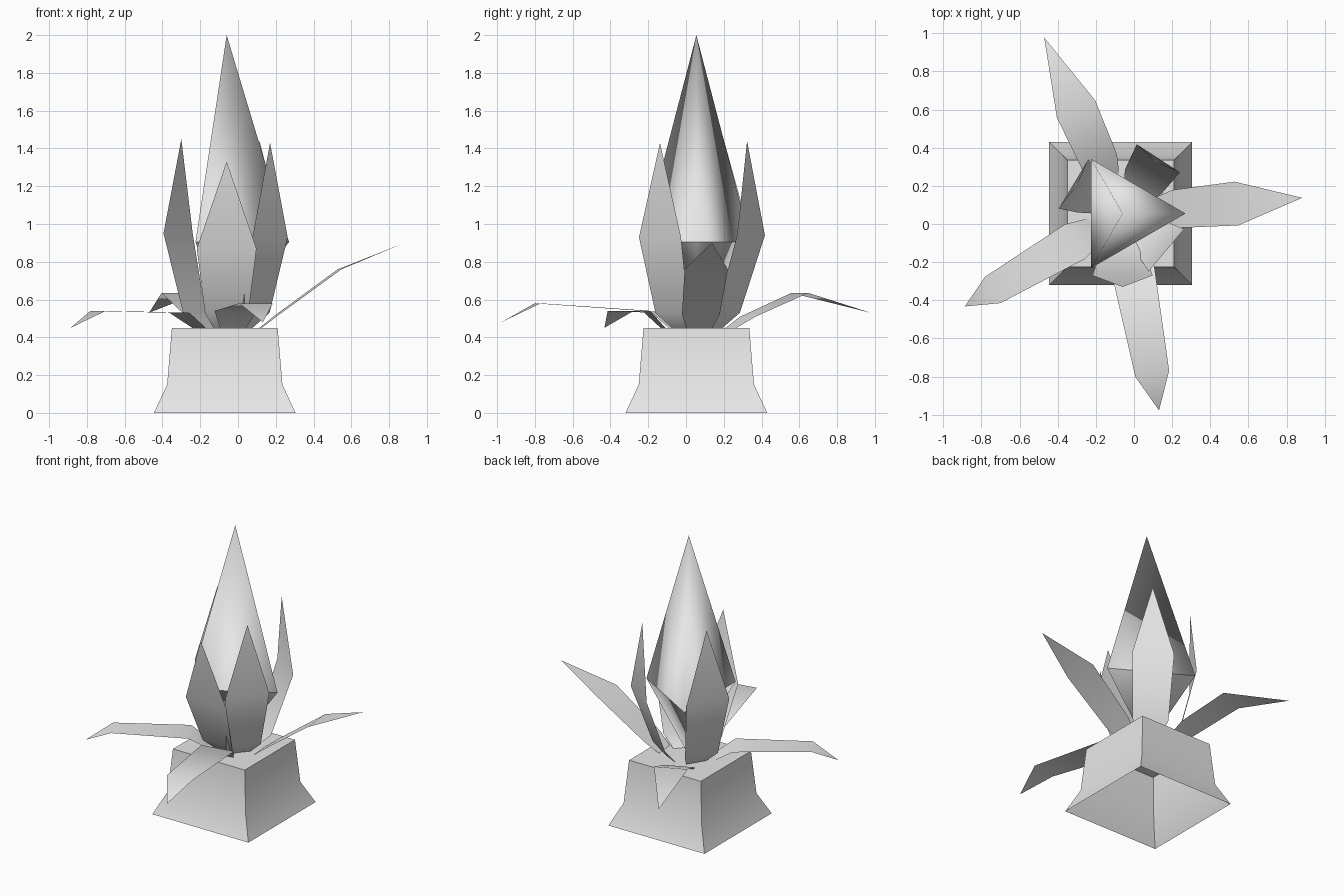
import bpy
import bmesh
import math
from mathutils import Vector

cube = bpy.data.objects.get("Cube")
if cube:
    bpy.data.objects.remove(cube, do_unlink=True)

grey = bpy.data.materials.new("light_grey")
grey.use_nodes = True
grey.diffuse_color = (0.8, 0.8, 0.8, 1)
grey.node_tree.nodes["Principled BSDF"].inputs["Base Color"].default_value = (0.8, 0.8, 0.8, 1)

CENTRE = Vector((-0.06, 0.055, 0))


def finish(name, bm, sharp):
    """Turn a bmesh into a smooth object; sharp(edge) picks the hard edges."""
    for face in bm.faces:
        face.smooth = True
    for edge in bm.edges:
        edge.smooth = not sharp(edge)
    mesh = bpy.data.meshes.new(name)
    bm.to_mesh(mesh)
    bm.free()
    mesh.materials.append(grey)
    obj = bpy.data.objects.new(name, mesh)
    bpy.context.collection.objects.link(obj)


def ring(bm, centre, radius, z, sides, turn):
    angles = [turn + math.tau * i / sides for i in range(sides)]
    return [bm.verts.new((centre.x + radius * math.cos(a), centre.y + radius * math.sin(a), z))
            for a in angles]


def bridge(bm, low, high):
    n = len(low)
    for i in range(n):
        j = (i + 1) % n
        bm.faces.new((low[i], low[j], high[j], high[i]))


def leaf(name, angle, stations):
    """Thin blade from (distance, height, half width) stations, ending in a point."""
    bm = bmesh.new()
    a = math.radians(angle)
    out = Vector((math.cos(a), math.sin(a), 0))
    side = Vector((-out.y, out.x, 0))
    pairs = []
    for dist, z, half in stations[:-1]:
        mid = CENTRE + out * dist + Vector((0, 0, z))
        pairs.append((bm.verts.new(mid - side * half), bm.verts.new(mid + side * half)))
    for (a0, a1), (b0, b1) in zip(pairs, pairs[1:]):
        bm.faces.new((a0, b0, b1, a1))
    dist, z, _ = stations[-1]
    tip = bm.verts.new(CENTRE + out * dist + Vector((0, 0, z)))
    bm.faces.new((pairs[-1][0], tip, pairs[-1][1]))
    finish(name, bm, lambda e: False)


# Flared square pot, closed on top and open underneath
bm = bmesh.new()
pot_centre = Vector((-0.07, 0.055, 0))
rings = [ring(bm, pot_centre, half * math.sqrt(2), z, 4, math.pi / 4)
         for half, z in ((0.375, 0), (0.305, 0.15), (0.28, 0.45))]
for low, high in zip(rings, rings[1:]):
    bridge(bm, low, high)
bm.faces.new(rings[-1])
bm.normal_update()
finish("pot", bm, lambda e: len(e.link_faces) == 2 and e.calc_face_angle() > math.radians(30))

# Three-sided bud, tall above and tapering below
bm = bmesh.new()
waist = ring(bm, CENTRE, 0.33, 0.905, 3, 0)
top = bm.verts.new((CENTRE.x, CENTRE.y, 2.0))
bottom = bm.verts.new((CENTRE.x, CENTRE.y, 0.45))
for i in range(3):
    a, b = waist[i], waist[(i + 1) % 3]
    bm.faces.new((a, b, top))
    bm.faces.new((b, a, bottom))
bm.normal_update()
finish("bud", bm, lambda e: top not in e.verts and bottom not in e.verts)

# Upright petals around the bud: angle, widest point, tip
petals = {
    "front_petal": (270, (0.325, 0.87, 0.158), (0.385, 1.33, 0)),
    "front_left_petal": (-40, (0.30, 0.93, 0.145), (0.30, 1.43, 0)),
    "back_left_petal": (57, (0.345, 0.94, 0.135), (0.32, 1.44, 0)),
    "back_right_petal": (149, (0.30, 0.95, 0.15), (0.28, 1.45, 0)),
}
for name, (angle, wide, tip) in petals.items():
    leaf(name, angle, [(0.12, 0.45, 0.07), (0.2, 0.53, 0.115), wide, tip])

# Long drooping leaves spreading over the pot
leaf("left_leaf", 5,
     [(0.18, 0.45, 0.07), (0.27, 0.52, 0.1), (0.6, 0.76, 0.115), (0.945, 0.9, 0)])
leaf("back_leaf", 114,
     [(0.2, 0.45, 0.07), (0.3, 0.51, 0.1), (0.6, 0.635, 0.11), (1.01, 0.53, 0)])
leaf("right_leaf", 210.5,
     [(0.17, 0.45, 0.07), (0.29, 0.53, 0.105), (0.79, 0.54, 0.08), (0.96, 0.45, 0)])
leaf("front_leaf", -79.5,
     [(0.18, 0.45, 0.07), (0.27, 0.54, 0.115), (0.855, 0.58, 0.09), (1.05, 0.48, 0)])
